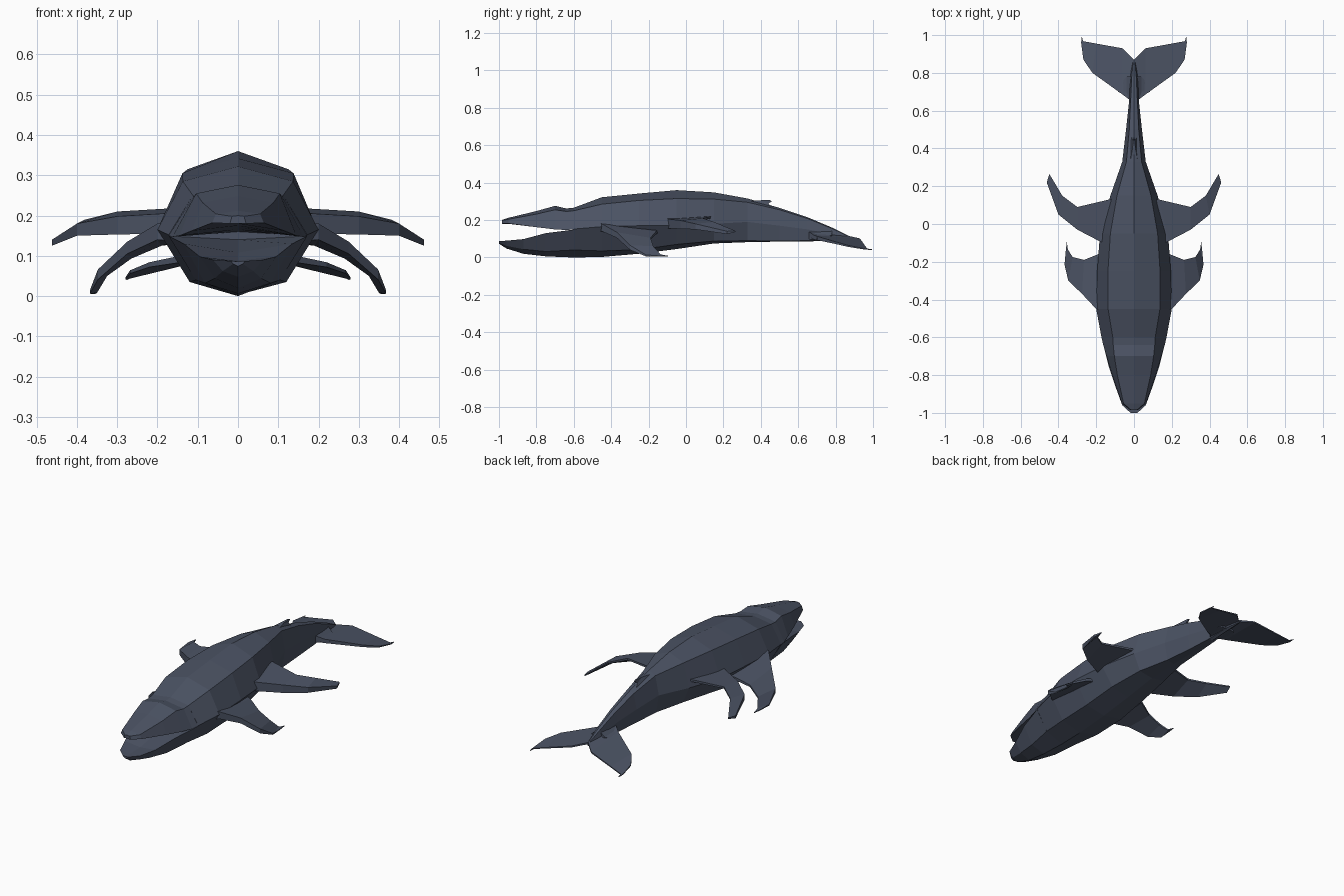
import bpy, bmesh
from mathutils import Vector

skin = bpy.data.materials.new("slate_blue_skin")
skin.diffuse_color = (0.07, 0.085, 0.125, 1)


def loft(name, rings):
    """Skin a list of closed rings and cap both ends."""
    bm = bmesh.new()
    vs = [[bm.verts.new(p) for p in ring] for ring in rings]
    n = len(vs[0])
    for a, b in zip(vs, vs[1:]):
        for i in range(n):
            j = (i + 1) % n
            bm.faces.new((a[i], a[j], b[j], b[i]))
    bm.faces.new(vs[0])
    bm.faces.new(vs[-1])
    bmesh.ops.recalc_face_normals(bm, faces=bm.faces)
    me = bpy.data.meshes.new(name)
    bm.to_mesh(me)
    bm.free()
    me.materials.append(skin)
    ob = bpy.data.objects.new(name, me)
    bpy.context.collection.objects.link(ob)
    return ob


def ring(y, half):
    """Mirror a half section (first and last point on the centre line)."""
    right = [(x, y, z) for x, z in half]
    return right + [(-x, y, z) for x, z in half[-2:0:-1]]


# Body: y, top z, shoulder x z, flank x z, belly edge x z, keel z
body = [
    (-0.60, .266, .112, .250, .172, .152, .105, .040, .000),
    (-0.45, .322, .137, .285, .200, .165, .120, .035, .003),
    (-0.25, .342, .138, .305, .195, .170, .120, .042, .020),
    (-0.05, .360, .125, .315, .180, .170, .110, .070, .045),
    (0.15, .348, .090, .312, .125, .180, .085, .088, .075),
    (0.33, .315, .040, .295, .062, .190, .045, .090, .082),
    (0.50, .265, .025, .255, .042, .170, .030, .088, .085),
    (0.65, .215, .018, .208, .026, .150, .020, .090, .085),
    (0.78, .160, .012, .155, .020, .125, .012, .100, .092),
    (0.87, .115, .004, .113, .006, .105, .004, .098, .096),
]
loft("body", [ring(y, [(0, t), (a, b), (c, d), (e, f), (0, k)])
              for y, t, a, b, c, d, e, f, k in body])

# Upper jaw: y, top z, shoulder x z, lip x z, palate z
upper = [
    (-0.60, .266, .112, .250, .172, .150, .160),
    (-0.64, .262, .110, .246, .163, .147, .165),
    (-0.70, .276, .104, .255, .145, .150, .170),
    (-0.80, .248, .088, .232, .115, .162, .175),
    (-0.95, .212, .055, .204, .064, .182, .180),
    (-0.985, .200, .015, .198, .020, .180, .180),
]
loft("upper_jaw", [ring(y, [(0, t), (a, b), (c, d), (0, p)])
                   for y, t, a, b, c, d, p in upper])

# Lower jaw: y, mouth floor z, lip x z, chin edge x z, keel z
lower = [
    (-0.60, .140, .172, .149, .105, .040, .000),
    (-0.75, .108, .135, .130, .082, .032, .006),
    (-0.87, .088, .095, .098, .058, .044, .020),
    (-0.96, .086, .062, .090, .038, .062, .048),
    (-1.00, .086, .018, .087, .012, .080, .074),
]
loft("lower_jaw", [ring(y, [(0, t), (a, b), (c, d), (0, k)])
                   for y, t, a, b, c, d, k in lower])


def fin(name, stations):
    """Mirrored pair; station = lead point, trail point, lead and trail thickness."""
    for side, s in (("right", 1), ("left", -1)):
        rings = []
        for lead, trail, tl, tt in stations:
            a, b = Vector(lead), Vector(trail)
            pts = [a, a - Vector((0, 0, tl)), b - Vector((0, 0, tt)), b]
            rings.append([(s * p.x, p.y, p.z) for p in pts])
        loft(side + "_" + name, rings)


# Front flippers curve outward and down
fin("front_flipper", [
    ((.150, -.47, .185), (.150, -.15, .150), .050, .020),
    ((.200, -.45, .180), (.190, -.16, .140), .040, .015),
    ((.275, -.37, .135), (.265, -.19, .105), .030, .012),
    ((.348, -.30, .066), (.325, -.175, .060), .025, .010),
    ((.368, -.215, .014), (.350, -.135, .016), .008, .008),
    ((.362, -.150, .009), (.356, -.095, .009), .004, .004),
])

# Rear flippers sweep back almost level
fin("rear_flipper", [
    ((.120, -.12, .215), (.080, .14, .220), .060, .012),
    ((.185, -.09, .205), (.130, .13, .220), .050, .012),
    ((.300, -.03, .198), (.300, .090, .210), .045, .010),
    ((.400, .050, .180), (.380, .150, .190), .030, .008),
    ((.462, .220, .140), (.448, .265, .142), .015, .006),
])

# Tail flukes droop towards their tips
fin("tail_fluke", [
    ((.000, .640, .150), (.000, .870, .115), .030, .010),
    ((.060, .685, .118), (.060, .930, .102), .022, .008),
    ((.220, .800, .084), (.200, .955, .066), .012, .006),
    ((.268, .870, .064), (.270, .968, .048), .008, .005),
    ((.280, .960, .046), (.276, .995, .044), .004, .004),
])

# Small raised pads under the tail stock where the flukes join
fin("tail_pad", [
    ((.005, .640, .150), (.005, .780, .150), .050, .050),
    ((.040, .680, .125), (.040, .780, .120), .030, .025),
    ((.085, .700, .105), (.075, .740, .104), .008, .008),
])

# Dorsal fin: low hooked blade
loft("dorsal_fin", [
    [(-.022, .32, .300), (.022, .32, .300), (.016, .47, .262), (-.016, .47, .262)],
    [(-.008, .40, .306), (.008, .40, .306), (.006, .44, .288), (-.006, .44, .288)],
    [(-.003, .45, .306), (.003, .45, .306), (.002, .46, .301), (-.002, .46, .301)],
])
